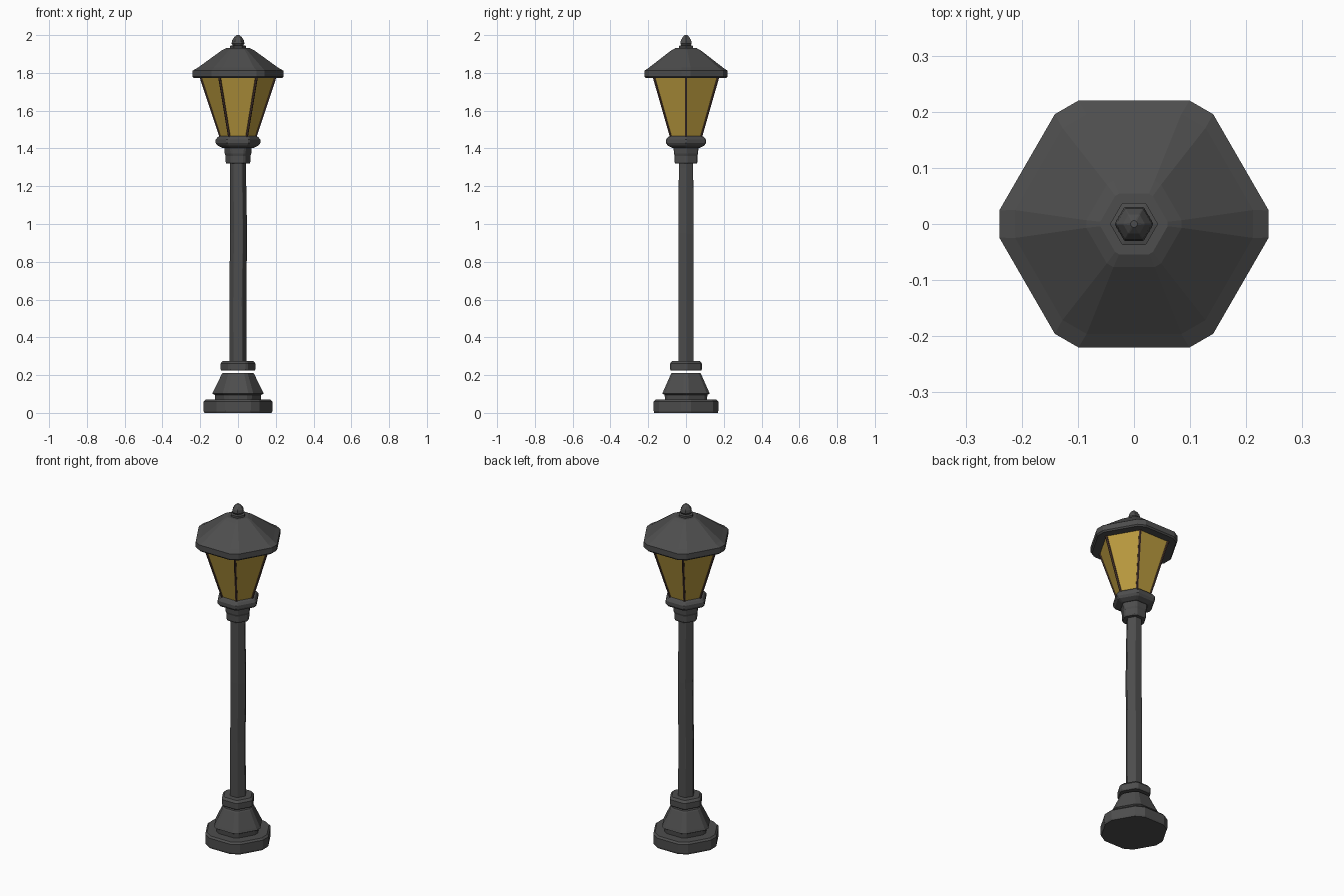
import bpy, math
from mathutils import Vector

if "Cube" in bpy.data.objects:
    bpy.data.objects.remove(bpy.data.objects["Cube"])


def material(name, rgb):
    m = bpy.data.materials.new(name)
    m.diffuse_color = (*rgb, 1)
    m.use_nodes = True
    m.node_tree.nodes["Principled BSDF"].inputs["Base Color"].default_value = m.diffuse_color
    return m


IRON = material("dark iron", (0.075, 0.075, 0.075))
GLASS = material("amber glass", (0.50, 0.33, 0.05))
BROWN = material("brown frame", (0.085, 0.045, 0.034))


def hex_ring(z, corner, flat, dx=0.0):
    """Hexagon with clipped corners: corner reach and flat-side reach."""
    t = max(0.001, 2 * (flat - corner * math.cos(math.pi / 6)))
    pts = []
    for k in range(6):
        a = k * math.pi / 3
        u = Vector((math.cos(a), math.sin(a), 0))
        v = Vector((-math.sin(a), math.cos(a), 0))
        pts += [u * corner + v * s * t + Vector((dx, 0, z)) for s in (-1, 1)]
    return pts


def loft(name, profile, mat):
    """Closed solid through a stack of clipped hexagons."""
    verts, faces, n = [], [], 12
    for row in profile:
        verts += hex_ring(*row)
    for r in range(len(profile) - 1):
        for i in range(n):
            j = (i + 1) % n
            faces.append((r * n + i, r * n + j, (r + 1) * n + j, (r + 1) * n + i))
    faces.append(tuple(reversed(range(n))))
    faces.append(tuple(range(len(verts) - n, len(verts))))
    me = bpy.data.meshes.new(name)
    me.from_pydata([tuple(v) for v in verts], [], faces)
    me.materials.append(mat)
    ob = bpy.data.objects.new(name, me)
    bpy.context.collection.objects.link(ob)
    return ob


# Foot: slab, tapered pedestal, separate ring above a narrow gap
loft("base_slab", [(0, .178, .168), (.01, .182, .171), (.06, .182, .171),
                   (.07, .172, .162)], IRON)
loft("pedestal", [(.065, .12, .111), (.095, .122, .113), (.102, .136, .125),
                  (.115, .13, .12), (.205, .086, .08), (.212, .08, .075)], IRON)
loft("pole_ring", [(.224, .088, .081), (.23, .092, .084), (.262, .092, .084),
                   (.275, .08, .073)], IRON)

# Slender pole with a slight natural bend
loft("pole", [(.26, .046, .041, 0), (.6, .045, .040, -.001), (.95, .045, .040, .003),
              (1.3, .042, .038, 0), (1.34, .042, .038, 0)], IRON)

# Neck and rounded collar below the lantern
loft("neck", [(1.32, .062, .057), (1.328, .065, .06), (1.36, .065, .06),
              (1.372, .07, .064), (1.41, .073, .066)], IRON)
loft("collar", [(1.403, .082, .074), (1.415, .108, .097), (1.428, .118, .105),
                (1.447, .118, .105), (1.46, .107, .096), (1.467, .09, .081)], IRON)

# Lantern glass
loft("lantern_glass", [(1.46, .092, .081), (1.78, .196, .171)], GLASS)

# Brown corner bars of the lantern
for k in range(6):
    a = k * math.pi / 3
    d = Vector((math.cos(a), math.sin(a), 0))
    p, q = d * .091 + Vector((0, 0, 1.46)), d * .197 + Vector((0, 0, 1.78))
    bpy.ops.mesh.primitive_cylinder_add(vertices=6, radius=.007, depth=(q - p).length,
                                        location=(p + q) / 2)
    bar = bpy.context.object
    bar.name = f"lantern_bar_{k + 1}"
    bar.rotation_euler = (q - p).to_track_quat('Z', 'Y').to_euler()
    bar.data.materials.append(BROWN)

# Roof with thick brim
loft("roof", [(1.772, .232, .213), (1.78, .24, .22), (1.812, .24, .22),
              (1.828, .212, .196), (1.92, .085, .077), (1.932, .06, .054)], IRON)

# Finial knob
loft("finial", [(1.925, .042, .037), (1.943, .042, .037), (1.946, .028, .025),
                (1.955, .034, .030), (1.972, .031, .027), (1.99, .019, .017),
                (2.0, .006, .006)], IRON)
